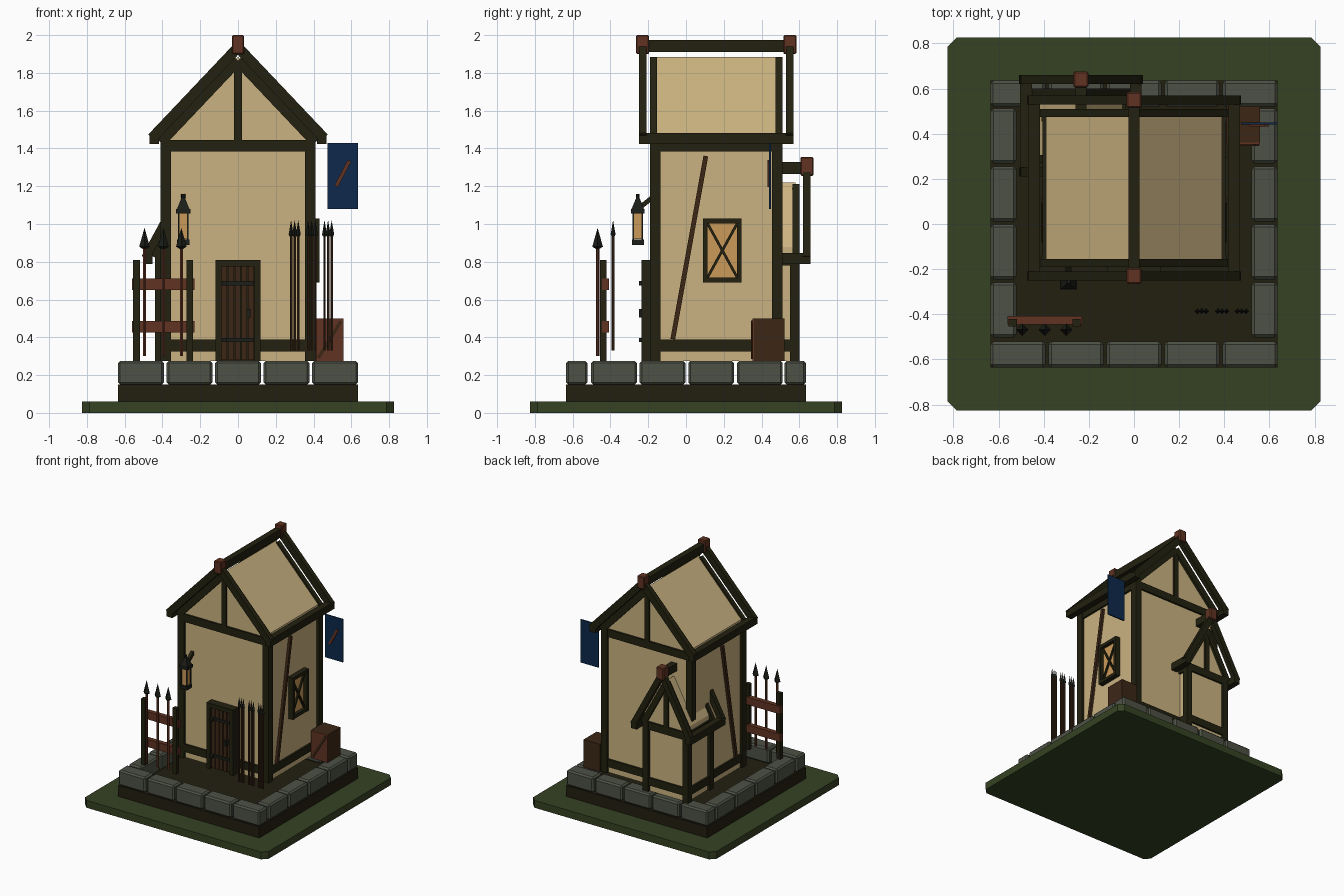
import bpy, bmesh, math
from mathutils import Vector, Matrix

if "Cube" in bpy.data.objects:
    bpy.data.objects.remove(bpy.data.objects["Cube"])


def material(name, r, g, b):
    m = bpy.data.materials.new(name)
    m.diffuse_color = (r, g, b, 1)
    m.use_nodes = True
    m.node_tree.nodes["Principled BSDF"].inputs["Base Color"].default_value = m.diffuse_color
    return m


GRASS = material("grass", .036, .054, .016)
SOIL = material("soil", .016, .013, .005)
STONE = material("stone", .075, .083, .06)
PLASTER = material("plaster", .6, .45, .22)
BEAM = material("dark_beam", .016, .015, .005)
RED = material("red_wood", .12, .033, .016)
BROWN = material("brown_wood", .045, .02, .008)
GLASS = material("amber_glass", .6, .32, .1)
BLUE = material("blue_cloth", .004, .022, .07)
IRON = material("iron", .011, .013, .009)


class Part:
    """Collects simple solids into one named object."""

    def __init__(self, name, mat):
        self.name, self.mat, self.bm = name, mat, bmesh.new()

    def box(self, x0, x1, y0, y1, z0, z1):
        m = Matrix.Translation(((x0 + x1) / 2, (y0 + y1) / 2, (z0 + z1) / 2))
        m = m @ Matrix.Diagonal((x1 - x0, y1 - y0, z1 - z0, 1))
        bmesh.ops.create_cube(self.bm, size=1, matrix=m)
        return self

    def bar(self, p, q, side, ws, t):
        # beam from p to q: ws wide along side, t thick across it
        p, q, s = Vector(p), Vector(q), Vector(side)
        d = (q - p).normalized()
        n = d.cross(s).normalized()
        rot = Matrix((d, s, n)).transposed().to_4x4()
        m = Matrix.Translation((p + q) / 2) @ rot @ Matrix.Diagonal(((q - p).length, ws, t, 1))
        bmesh.ops.create_cube(self.bm, size=1, matrix=m)
        return self

    def cone(self, x, y, z0, z1, r0, r1, n, turn=0.0):
        m = Matrix.Translation((x, y, (z0 + z1) / 2)) @ Matrix.Rotation(turn, 4, 'Z')
        bmesh.ops.create_cone(self.bm, cap_ends=True, segments=n, radius1=r0,
                              radius2=r1, depth=z1 - z0, matrix=m)
        return self

    def prism(self, pts, y0, y1):
        # x-z outline extruded along y
        f = self.bm.faces.new([self.bm.verts.new((x, y0, z)) for x, z in pts])
        new = bmesh.ops.extrude_face_region(self.bm, geom=[f])["geom"]
        vs = [v for v in new if isinstance(v, bmesh.types.BMVert)]
        bmesh.ops.translate(self.bm, verts=vs, vec=(0, y1 - y0, 0))
        return self

    def done(self, bevel=0):
        bmesh.ops.recalc_face_normals(self.bm, faces=self.bm.faces)
        me = bpy.data.meshes.new(self.name)
        self.bm.to_mesh(me)
        self.bm.free()
        me.materials.append(self.mat)
        ob = bpy.data.objects.new(self.name, me)
        bpy.context.collection.objects.link(ob)
        if bevel:
            b = ob.modifiers.new("bevel", 'BEVEL')
            b.width, b.segments = bevel, 1
        return ob


# Ground: grass slab with cut corners, soil layer
g = Part("grass_base", GRASS).box(-.826, .826, -.826, .826, 0, .06)
upright = [e for e in g.bm.edges if abs(e.verts[0].co.z - e.verts[1].co.z) > .01]
bmesh.ops.bevel(g.bm, geom=upright, offset=.04, segments=1, affect='EDGES')
g.done()
Part("soil_layer", SOIL).box(-.635, .635, -.635, .635, .06, .15).done()

# Ring of stone blocks
s = Part("stone_ring", STONE)
for sy in (-1, 1):
    for i in range(5):
        c = (i - 2) * .257
        s.box(c - .1215, c + .1215, sy * .578 - .057, sy * .578 + .057, .15, .275)
for sx in (-1, 1):
    for i in range(4):
        c = (i - 1.5) * .257 + .005
        s.box(sx * .578 - .057, sx * .578 + .057, c - .1215, c + .1215, .15, .275)
s.done(.012)


def house(pre, cx, cy, w, l, post, zp, ex, ez, apex, drop, t):
    """Timber-framed block with gable roof; ridge runs along y."""
    z0, i, Y = .275, .02, (0, 1, 0)
    slope = (apex - ez) / ex
    wi = w - i
    ia = apex - drop                       # apex of the rafters on the wall
    Part(pre + "_walls", PLASTER).box(cx - wi, cx + wi, cy - l + i, cy + l - i, z0, zp).done()
    Part(pre + "_roof", PLASTER).prism(
        [(cx - wi, zp), (cx + wi, zp), (cx + wi, ia + .02 - wi * slope),
         (cx, ia + .02), (cx - wi, ia + .02 - wi * slope)], cy - l + i, cy + l - i).done()
    f = Part(pre + "_frame", BEAM)
    r = Part(pre + "_rafters", BEAM)
    fin = Part(pre + "_finials", RED)
    for sx in (-1, 1):
        xo = cx + sx * w
        xa, xb = sorted((xo, xo - sx * post))
        for sy in (-1, 1):
            ya, yb = sorted((cy + sy * l, cy + sy * (l - post)))
            f.box(xa, xb, ya, yb, z0, zp + .03)
            # outer and inner rafters
            yo, yi = cy + sy * (l + .04), cy + sy * (l - .018)
            r.bar((cx + sx * ex, yo, ez), (cx, yo, apex), Y, .04, t)
            r.bar((cx + sx * w, yi, ia - w * slope), (cx, yi, ia), Y, .036, t)
        xa, xb = sorted((xo - sx * .005, xo - sx * .04))
        for z in (zp, .357):
            f.box(xa, xb, cy - l + .02, cy + l - .02, z - .031, z + .031)
        e = cx + sx * (ex - .012)
        r.box(e - .026, e + .026, cy - l - .06, cy + l + .06, ez - .032, ez + .027)
    for sy in (-1, 1):
        ya, yb = sorted((cy + sy * (l - .005), cy + sy * (l - .04)))
        for z in (zp, .357):
            f.box(cx - w + .02, cx + w - .02, ya, yb, z - .031, z + .031)
        f.box(cx - .02, cx + .02, ya, yb, zp, ia - .01)
        y = cy + sy * (l + .04)
        fin.box(cx - .033, cx + .033, y - .035, y + .035, apex - .035, apex + .065)
    r.box(cx - .025, cx + .025, cy - l - .06, cy + l + .06, apex - .025, apex + .038)
    f.done()
    r.done()
    fin.done(.006)


house("house", 0, .16, .41, .35, .055, 1.415, .455, 1.455, 1.935, .07, .055)
house("annex", -.235, .435, .205, .165, .05, .81, .255, .82, 1.29, .09, .045)

# Slanted side braces, mirrored
b = Part("side_braces", BROWN)
for sx in (-1, 1):
    b.bar((sx * .398, -.07, .39), (sx * .398, .105, 1.36), (1, 0, 0), .025, .025)
b.done()

# Right window: frame, glass, crossed bars
Part("window_glass", GLASS).box(.38, .402, .1, .285, .7, 1.02).done()
w = Part("window_frame", BEAM)
for y in (.09, .27):
    w.box(.385, .432, y, y + .025, .69, 1.03)
for z in (.69, 1.003):
    w.box(.385, .43, .09, .295, z, z + .027)
for za, zb in ((.71, 1.01), (1.01, .71)):
    w.bar((.408, .11, za), (.408, .275, zb), (1, 0, 0), .014, .014)
w.done()

# Door: frame, planks, straps, knob
d = Part("door_frame", BEAM)
for x in (-.12, .088):
    d.box(x, x + .032, -.235, -.17, .275, .81)
d.box(-.12, .12, -.235, -.17, .775, .81).box(-.09, .09, -.2, -.17, .275, .78).done()
d = Part("door_planks", BROWN)
for i in range(5):
    x = -.088 + i * .0355
    d.box(x, x + .03, -.215, -.195, .28, .775)
d.done()
d = Part("door_straps", IRON)
for z in (.375, .675):
    d.box(-.085, .085, -.225, -.21, z, z + .022)
    d.box(-.085, -.06, -.25, -.21, z, z + .022)
d.box(.045, .065, -.25, -.21, .505, .55).done()

# Hanging lantern on a bracket
lx, ly = -.29, -.255
Part("lantern_glass", GLASS).box(lx - .022, lx + .022, ly - .022, ly + .022, .92, 1.06).done()
q = math.pi / 4
n = Part("lantern_frame", IRON)
n.box(lx - .032, lx + .032, ly - .032, ly + .032, .89, .918)
n.box(lx - .038, lx + .038, ly - .035, ly + .035, 1.055, 1.08)
n.cone(lx, ly, 1.08, 1.14, .046, .012, 4, q).cone(lx, ly, 1.13, 1.16, .009, .009, 6)
for sx in (-1, 1):
    for sy in (-1, 1):
        x, y = lx + sx * .024, ly + sy * .024
        n.box(x - .004, x + .004, y - .004, y + .004, .9, 1.06)
n.done()
Part("lantern_bracket", BEAM).bar((lx, -.235, 1.095), (lx, -.165, 1.15), (1, 0, 0), .025, .025).done()

# Fence rack with three large spears
p = Part("rack_posts", BEAM)
for x in (-.555, -.273):
    p.box(x, x + .036, -.455, -.42, .275, .81)
p.done()
p = Part("rack_rails", RED)
for z in (.425, .65):
    p.box(-.56, -.23, -.445, -.407, z, z + .062)
p.done()


def spears(name, spots, y, z0, z1, z2, r, tip):
    sh = Part(name + "_shafts", RED if r > .008 else BROWN)
    tp = Part(name + "_tips", IRON)
    for x in spots:
        sh.cone(x, y, z0, z1 + .005, r, r, 6)
        tp.cone(x, y, z1 - .012, z1, r, tip, 4).cone(x, y, z1, z2, tip, 0, 4)
    sh.done()
    tp.done()


spears("large_spear", (-.495, -.395, -.3), -.468, .3, .88, .98, .009, .028)
# Three bundles of thin spears by the right corner
spears("thin_spear", [c + k * .019 for c in (.3, .39, .477) for k in (-1, 0, 1)],
       -.386, .33, .945, 1.02, .0075, .013)

# Crate with red front panel and diagonal brace
Part("crate", BROWN).box(.41, .558, .36, .522, .275, .5).done()
Part("crate_front", RED).box(.412, .558, .352, .36, .275, .5).done()
Part("crate_brace", BROWN).bar((.425, .35, .29), (.545, .35, .485), (0, 1, 0), .01, .018).done()

# Banner hanging under the eave, with a slanted bar
Part("banner", BLUE).box(.475, .636, .44, .45, 1.08, 1.43).done()
Part("banner_stripe", RED).bar((.52, .436, 1.2), (.59, .436, 1.335), (0, 1, 0), .008, .02).done()
